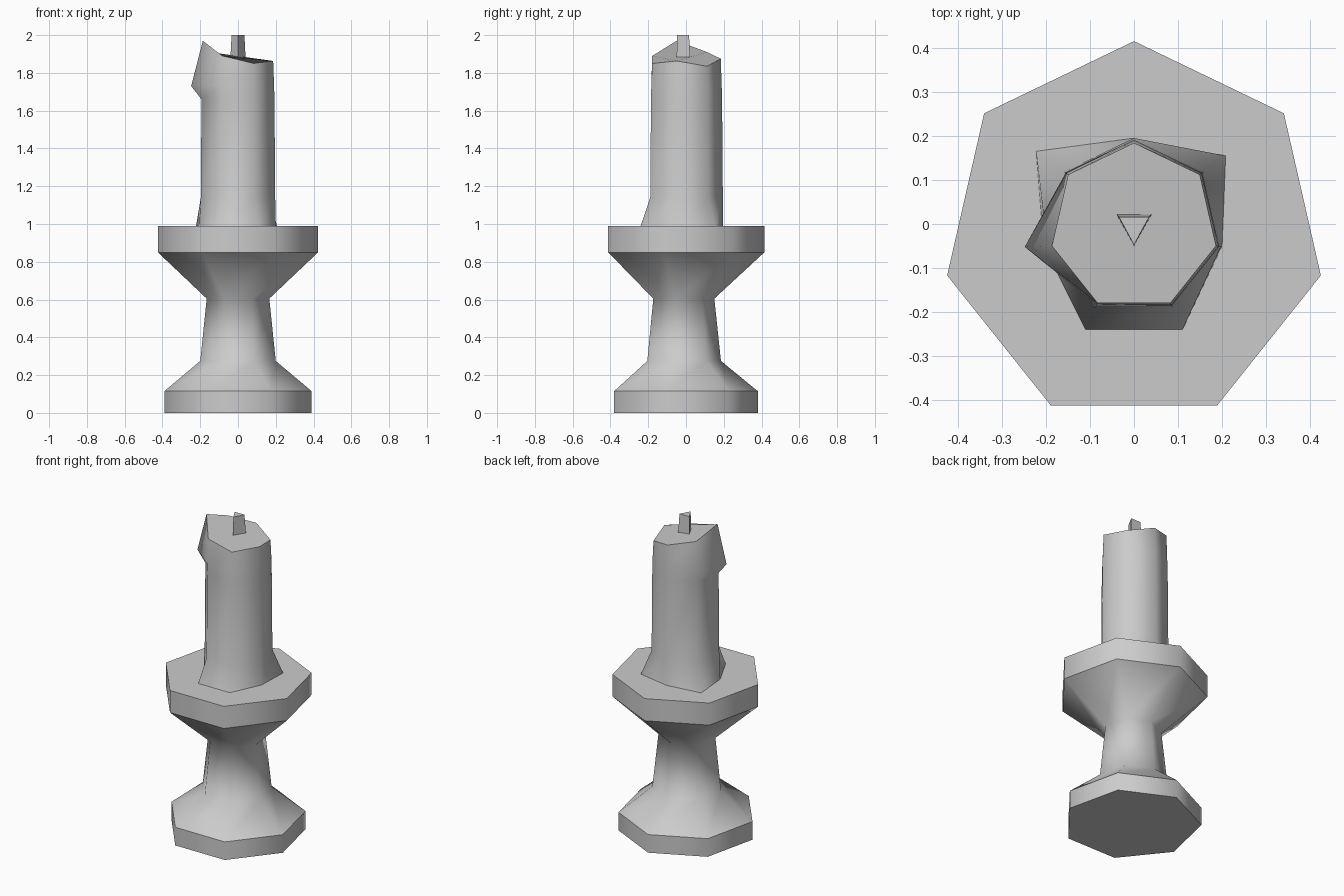
import bpy, bmesh
from math import sin, cos, tau

if "Cube" in bpy.data.objects:
    bpy.data.objects.remove(bpy.data.objects["Cube"], do_unlink=True)

grey = bpy.data.materials.new("plain grey")
grey.use_nodes = True
grey.diffuse_color = (0.6, 0.6, 0.6, 1)
grey.node_tree.nodes["Principled BSDF"].inputs["Base Color"].default_value = (0.6, 0.6, 0.6, 1)


def heptagon(radius, z, cy):
    """Ring of seven points: back corner first, then towards -x."""
    return [(-radius * sin(tau * i / 7), cy + radius * cos(tau * i / 7), z) for i in range(7)]


def loft(name, rings, sharp_rings=(), smooth=True):
    """Skin a stack of equal rings, cap both ends, keep chosen rings sharp."""
    bm = bmesh.new()
    loops = [[bm.verts.new(p) for p in ring] for ring in rings]
    n = len(loops[0])
    for low, high in zip(loops, loops[1:]):
        for i in range(n):
            j = (i + 1) % n
            bm.faces.new((low[i], low[j], high[j], high[i]))
    caps = [bm.faces.new(loops[0]), bm.faces.new(loops[-1])]
    bmesh.ops.recalc_face_normals(bm, faces=bm.faces)
    for face in bm.faces:
        face.smooth = smooth and face not in caps
    for r in sharp_rings:
        for i in range(n):
            bm.edges.get((loops[r][i], loops[r][(i + 1) % n])).smooth = False
    mesh = bpy.data.meshes.new(name)
    bm.to_mesh(mesh)
    bm.free()
    mesh.materials.append(grey)
    obj = bpy.data.objects.new(name, mesh)
    bpy.context.collection.objects.link(obj)
    return obj


# Turned holder: foot, waist and drip plate
profile = [(0.40, 0), (0.40, 0.115), (0.205, 0.275), (0.17, 0.605), (0.435, 0.85), (0.435, 0.99)]
loft("candle_holder", [heptagon(r, z, -0.02) for r, z in profile], (0, 1, 4, 5))

# Candle: melted foot, straight shaft, wax drip on one corner, slanted top
foot = [(0, 0.195, 0.99), (-0.222, 0.165, 0.99), (-0.205, -0.05, 0.99), (-0.11, -0.24, 0.99),
        (0.11, -0.24, 0.99), (0.2, -0.05, 0.99), (0.208, 0.155, 0.99)]
shaft_low = heptagon(0.202, 1.14, -0.007)
shaft_high = heptagon(0.198, 1.66, -0.007)
drip = heptagon(0.196, 1.73, -0.007)
drip[2] = (-0.248, -0.052, 1.73)
top_heights = [1.875, 1.91, 1.97, 1.89, 1.85, 1.863, 1.835]
top = [(x, y, z) for (x, y, _), z in zip(heptagon(0.191, 0, -0.007), top_heights)]
loft("candle", [foot, shaft_low, shaft_high, drip, top], (0, 4))

# Three-sided wick, slightly tapered
wick_low = [(-0.041, 0.023, 1.86), (0.041, 0.023, 1.86), (0, -0.05, 1.86)]
wick_top = [(-0.034, 0.016, 2.0), (0.034, 0.016, 2.0), (0, -0.047, 2.0)]
loft("wick", [wick_low, wick_top], smooth=False)
